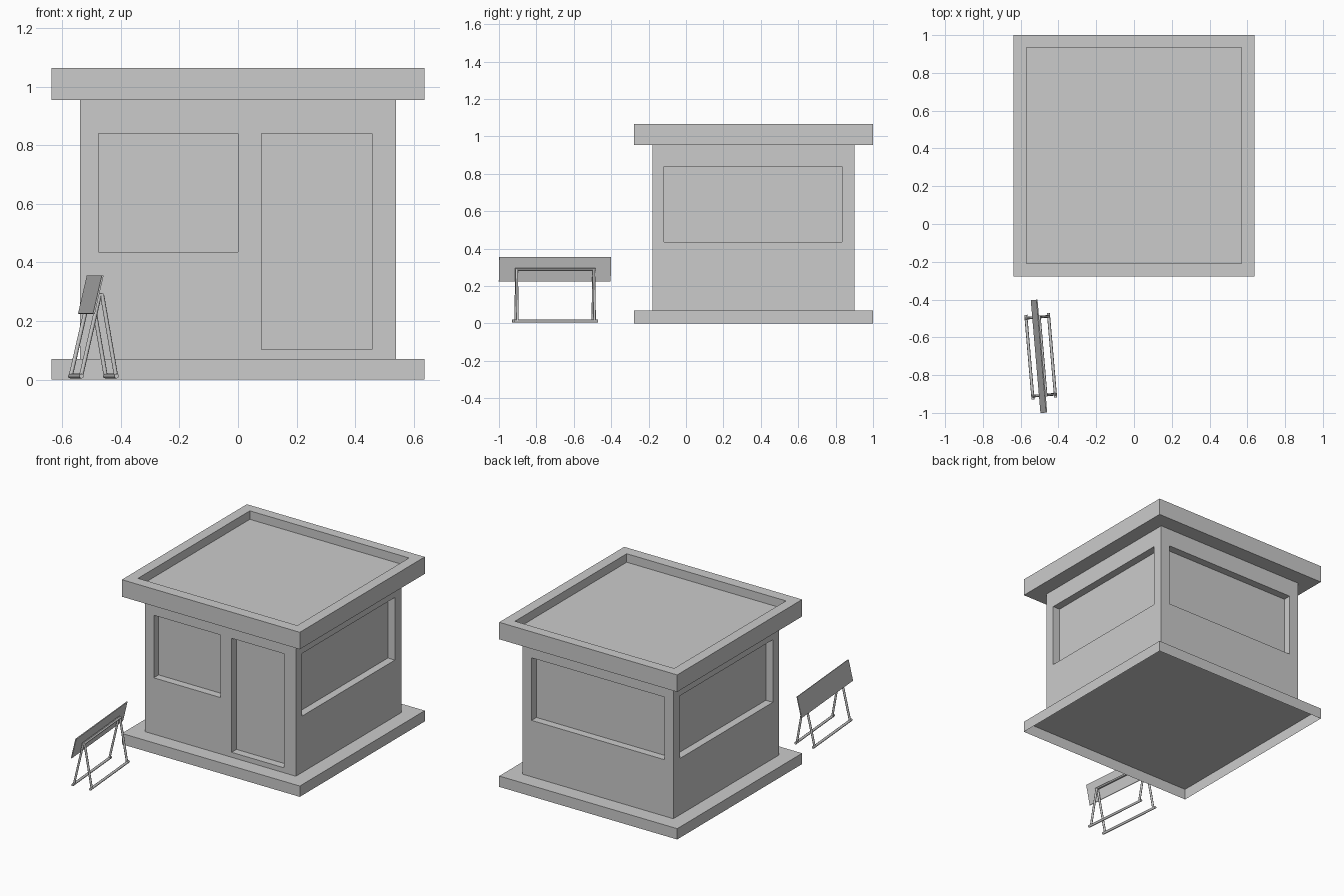
import bpy, bmesh, math
from mathutils import Vector, Matrix

if "Cube" in bpy.data.objects:
    bpy.data.objects.remove(bpy.data.objects["Cube"])


def box(name, lo, hi, open_bottom=False):
    lo, hi = Vector(lo), Vector(hi)
    bm = bmesh.new()
    bmesh.ops.create_cube(bm, size=1)
    for v in bm.verts:
        v.co = Vector([(lo[i] + hi[i]) / 2 + v.co[i] * (hi[i] - lo[i]) for i in range(3)])
    if open_bottom:
        bm.normal_update()
        low = [f for f in bm.faces if f.normal.z < -0.9]
        bmesh.ops.delete(bm, geom=low, context='FACES_ONLY')
    me = bpy.data.meshes.new(name)
    bm.to_mesh(me)
    bm.free()
    ob = bpy.data.objects.new(name, me)
    bpy.context.collection.objects.link(ob)
    return ob


def cut(target, lo, hi):
    cutter = box("cutter", lo, hi)
    cutter.hide_render = True
    mod = target.modifiers.new("recess", 'BOOLEAN')
    mod.operation = 'DIFFERENCE'
    mod.solver = 'EXACT'
    mod.object = cutter
    bpy.context.view_layer.objects.active = target
    bpy.ops.object.modifier_apply(modifier=mod.name)
    bpy.data.objects.remove(cutter)


def tube(name, a, b, r, frame):
    a, b = Vector(a), Vector(b)
    d = b - a
    bpy.ops.mesh.primitive_cylinder_add(vertices=8, radius=r, depth=d.length)
    ob = bpy.context.object
    ob.name = name
    rot = d.to_track_quat('Z', 'Y').to_matrix().to_4x4()
    ob.matrix_world = frame @ Matrix.Translation((a + b) / 2) @ rot
    bpy.ops.object.shade_smooth_by_angle(angle=math.radians(50))
    return ob


# Booth: hollow base slab, walls, roof with a sunken top
box("base_slab", (-0.637, -0.278, 0), (0.637, 1.0, 0.07), open_bottom=True)
walls = box("walls", (-0.54, -0.18, 0.07), (0.54, 0.9, 0.955))
roof = box("roof", (-0.637, -0.278, 0.955), (0.637, 1.0, 1.065))
cut(roof, (-0.57, -0.208, 1.01), (0.57, 0.935, 1.2))

# Window and door recesses
D = 0.05
Z0, Z1 = 0.435, 0.84
cut(walls, (-0.477, -0.3, Z0), (0.0, -0.18 + D, Z1))
cut(walls, (0.08, -0.3, 0.102), (0.457, -0.18 + D, Z1))
cut(walls, (-0.475, 0.9 - D, Z0), (0.475, 1.1, Z1))
cut(walls, (0.54 - D, -0.117, Z0), (0.7, 0.833, Z1))
cut(walls, (-0.7, -0.117, Z0), (-0.54 + D, 0.833, Z1))

# Folding barrier, turned slightly about z
frame = Matrix.Translation((-0.494, -0.70, 0)) @ Matrix.Rotation(math.radians(4.9), 4, 'Z')
APEX = 0.29
for side, sx, top in (("left", -0.06, 0.004), ("right", 0.06, 0.012)):
    tube(side + "_foot_rail", (sx, -0.225, 0.012), (sx, 0.225, 0.012), 0.008, frame)
    tube(side + "_top_rail", (top, -0.215, APEX), (top, 0.215, APEX), 0.006, frame)
    for end, y in (("front", -0.207), ("back", 0.207)):
        tube(f"{side}_{end}_leg", (sx, y, 0.012), (top, y, APEX), 0.007, frame)

# Thin board leaning against the left legs
board = box("barrier_board", (-0.003, -0.30, -0.067), (0.003, 0.30, 0.067))
board.matrix_world = (frame @ Matrix.Translation((-0.009, 0, 0.29))
                      @ Matrix.Rotation(math.radians(13), 4, 'Y'))
